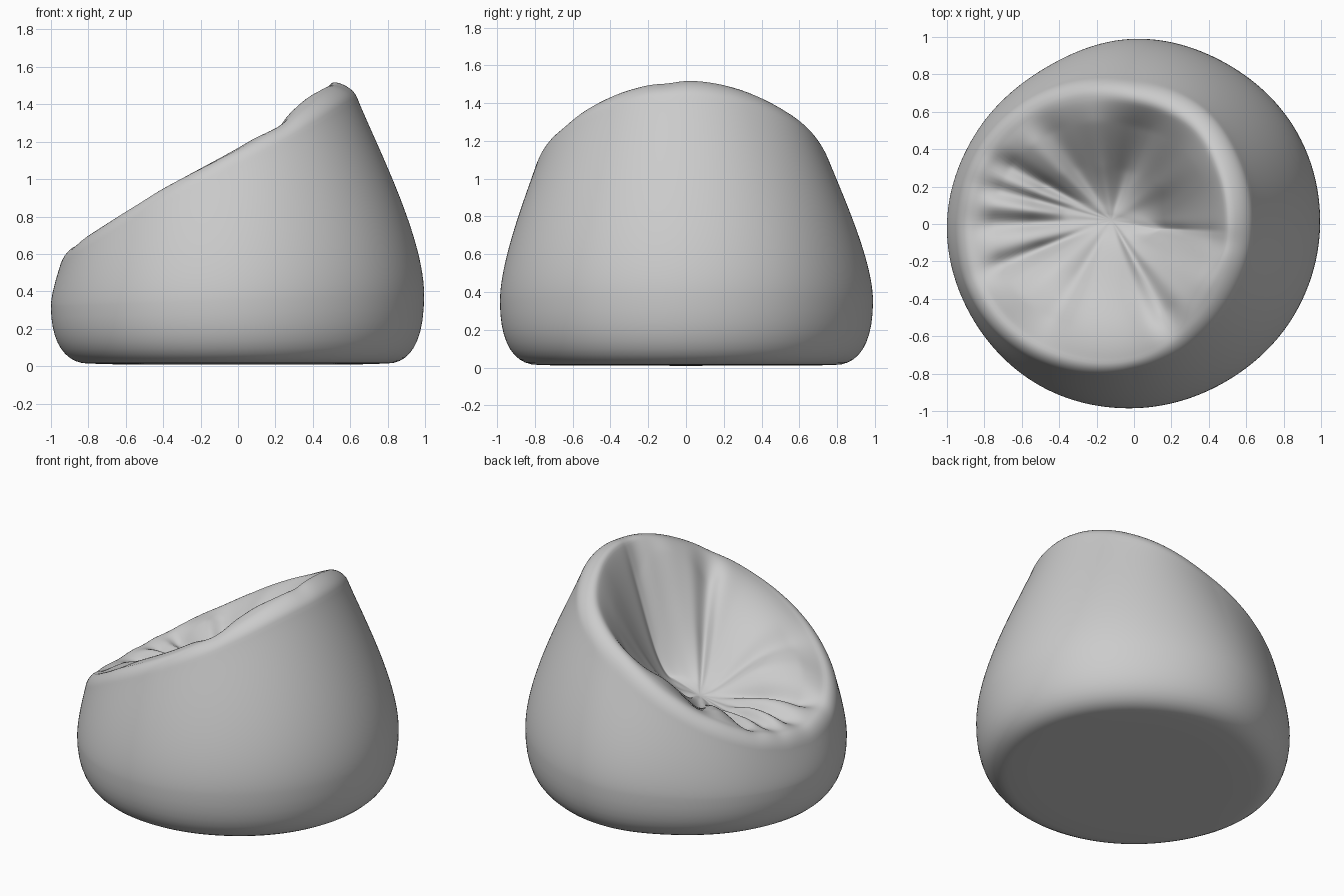
import bpy, bmesh
from math import sin, cos, pi, atan2, exp, radians, degrees

if "Cube" in bpy.data.objects:
    bpy.data.objects.remove(bpy.data.objects["Cube"])

# Every 30 degrees from +x: widest radius, rim radius, rim height, rim roundness
KEYS = [(.995, .50, 1.52, .10), (1.0, .53, 1.475, .10), (.99, .61, 1.34, .10),
        (.99, .66, 1.165, .11), (.96, .75, .94, .10), (.975, .83, .725, .09),
        (1.0, .86, .63, .09), (1.0, .86, .72, .09), (1.0, .79, .95, .09),
        (.985, .71, 1.16, .08), (.975, .60, 1.355, .09), (.985, .53, 1.475, .09)]
CX, CY, CZ = -.12, .02, .65          # middle of the seat valley
# Folds radiating from the seat valley: angle, width in degrees, depth
FOLDS = [(-10, 6, .06), (-60, 7, .09), (-34, 12, -.03), (35, 12, -.02), (72, 13, .06),
         (100, 9, -.03), (124, 8, .03), (136, 7, -.03), (152, 5, .07), (165, 4, .05),
         (173, 4, -.02), (182, 5, .05), (202, 5, .07), (220, 9, -.03), (240, 7, .03)]
SEG, SIDE, SEAT = 240, 26, 46


def keyed(a):
    """Periodic smooth interpolation of the key values."""
    f = (a / radians(30)) % 12
    i, t = int(f), f - int(f)
    p = [KEYS[(i + k) % 12] for k in (-1, 0, 1, 2)]
    return [.5 * (2 * b + (c - q) * t + (2 * q - 5 * b + 4 * c - d) * t * t
                  + (3 * b - q - 3 * c + d) * t ** 3) for q, b, c, d in zip(*p)]


def bezier(p, t):
    u = 1 - t
    w = (u ** 3, 3 * u * u * t, 3 * u * t * t, t ** 3)
    return tuple(sum(k * q[j] for k, q in zip(w, p)) for j in (0, 1))


def fold_depth(x, y):
    ang = degrees(atan2(y - CY, x - CX))
    total = 0
    for a, w, d in FOLDS:
        diff = (ang - a + 180) % 360 - 180
        total += d * exp(-(diff / w) ** 2)
    return total


def column(a):
    """One strip of points: underside, rounded foot, side, rim, seat."""
    R, rr, zr, rnd = keyed(a)
    back = max(0, cos(a))
    z0 = .35 + .03 * cos(a)
    foot, wide = (R - .2, .014), (R, z0)
    end = (rr + rnd + .035 * back, zr - rnd + .02 * back)
    pts = [((R - .2) * k / 6, .01) for k in range(1, 6)]
    pts += [bezier((foot, (R - .08, .014), (R, .12), wide), k / 10) for k in range(10)]
    c1 = (R, z0 + .3 * (end[1] - z0))
    c2 = (end[0] + .27 * (R - end[0]), end[1] + (.3 + .03 * back) * (c1[1] - end[1]))
    pts += [bezier((wide, c1, c2, end), k / SIDE) for k in range(SIDE)]
    # continue the side tangent into the rim so it rolls over softly
    tx, tz = end[0] - c2[0], end[1] - c2[1]
    m = .45 * rnd / max(.01, (tx * tx + tz * tz) ** .5)
    roll = (end, (end[0] + tx * m, end[1] + tz * m), (rr + .55 * rnd, zr), (rr, zr))
    pts += [bezier(roll, k / 8) for k in range(8)]
    out = [(r * cos(a), r * sin(a), z) for r, z in pts]
    # seat: steep back wall, plump lobe on the -y side, puffy front
    front, south = max(0, -cos(a)), max(0, -sin(a + .08))
    p = 1.22 + .7 * south ** .6 + .2 * front
    puff = .05 * front ** 2 + .03 * south
    vx, vy = CX + .22 * cos(a), CY + .025 * sin(a) - .045 * cos(a)
    vz = CZ + .03 * cos(a)
    for k in range(SEAT):
        s = k / SEAT
        x = rr * cos(a) * (1 - s) + vx * s
        y = rr * sin(a) * (1 - s) + vy * s
        z = zr - (zr - vz) * sin(pi / 2 * s ** p) + puff * sin(pi * s)
        z -= fold_depth(x, y) * min(1, .15 + 4 * s) * min(1, 2.5 * (1 - s))
        out.append((x, y, z))
    # let the folds nick the rim a little
    nick = .15 * fold_depth(*out[-SEAT][:2])
    n = len(out) - SEAT
    for k in range(1, 9):
        x, y, z = out[n - k]
        out[n - k] = (x, y, z - nick * (1 - k / 9))
    return out


# Bean bag body skinned from the strips
bm = bmesh.new()
cols = [[bm.verts.new(p) for p in column(2 * pi * i / SEG)] for i in range(SEG)]
base = bm.verts.new((0, 0, .008))
pit = bm.verts.new((CX, CY, CZ - .01))
for i in range(SEG):
    a, b = cols[i], cols[(i + 1) % SEG]
    bm.faces.new((base, b[0], a[0]))
    for j in range(len(a) - 1):
        bm.faces.new((a[j], b[j], b[j + 1], a[j + 1]))
    bm.faces.new((a[-1], b[-1], pit))
# relax the seat so the folds look like soft cloth
seat = [v for c in cols for v in c[-SEAT:]]
for _ in range(3):
    bmesh.ops.smooth_vert(bm, verts=seat, factor=.5,
                          use_axis_x=True, use_axis_y=True, use_axis_z=True)
bmesh.ops.recalc_face_normals(bm, faces=bm.faces)
for f in bm.faces:
    f.smooth = True
me = bpy.data.meshes.new("bean_bag")
bm.to_mesh(me)
bm.free()
bag = bpy.data.objects.new("bean_bag", me)
bpy.context.collection.objects.link(bag)
